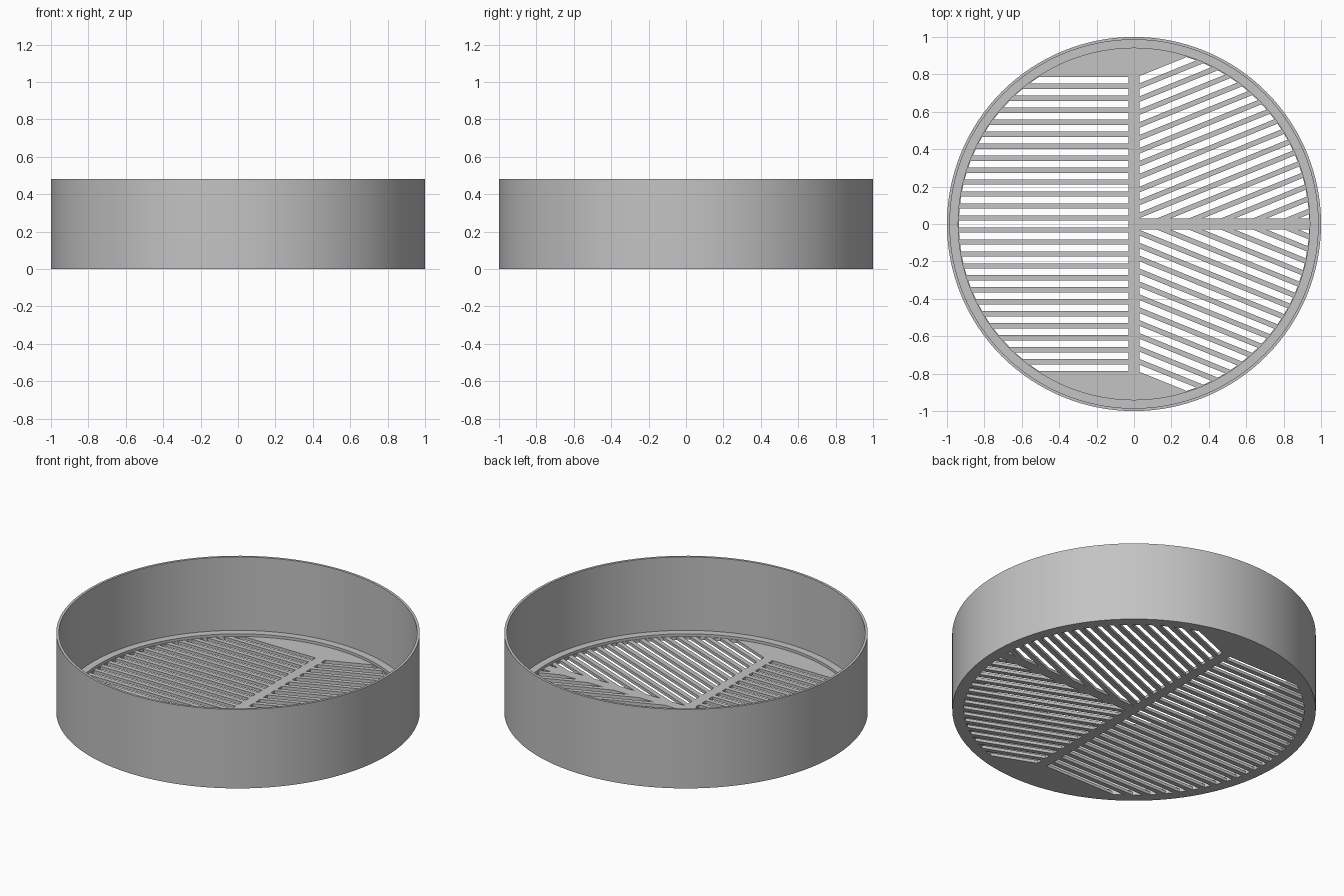
import bpy, bmesh, math
from mathutils import Vector

if "Cube" in bpy.data.objects:
    bpy.data.objects.remove(bpy.data.objects["Cube"])

SEGMENTS = 128
HEIGHT, WALL_R = 0.48, 0.985
SLOT_R, GAP = 0.936, 0.03          # outer limit of slots, half width of ribs
PITCH, SLOT_W = 0.064, 0.036
PLATE_Z, LEDGE_Z = 0.018, 0.034

grey = bpy.data.materials.new("grey_plastic")
grey.diffuse_color = (0.55, 0.55, 0.55, 1)
grey.use_nodes = True
grey.node_tree.nodes["Principled BSDF"].inputs["Base Color"].default_value = grey.diffuse_color


def make_object(name, bm):
    bmesh.ops.recalc_face_normals(bm, faces=bm.faces)
    mesh = bpy.data.meshes.new(name)
    bm.to_mesh(mesh)
    bm.free()
    mesh.materials.append(grey)
    obj = bpy.data.objects.new(name, mesh)
    bpy.context.collection.objects.link(obj)
    return obj


def clip(poly, normal, limit):
    """Keep the part of a convex polygon where normal . p <= limit."""
    out = []
    for a, b in zip(poly, poly[1:] + poly[:1]):
        da, db = a.dot(normal) - limit, b.dot(normal) - limit
        if da <= 0:
            out.append(a)
        if da * db < 0:
            out.append(a.lerp(b, da / (da - db)))
    return out


# Round tray: floor, ledge and wall turned from one profile
profile = [(0, 0), (1, 0), (1, HEIGHT), (WALL_R, HEIGHT), (WALL_R, LEDGE_Z),
           (0.94, LEDGE_Z), (0.94, PLATE_Z), (0, PLATE_Z)]
bm = bmesh.new()
verts = [bm.verts.new((r, 0, z)) for r, z in profile]
edges = [bm.edges.new(pair) for pair in zip(verts, verts[1:])]
bmesh.ops.spin(bm, geom=verts + edges, cent=(0, 0, 0), axis=(0, 0, 1),
               angle=math.tau, steps=SEGMENTS, use_duplicate=False)
bmesh.ops.remove_doubles(bm, verts=bm.verts, dist=1e-4)
# flat discs instead of triangle fans
poles = [v for v in bm.verts if v.co.xy.length < 1e-4]
bmesh.ops.dissolve_verts(bm, verts=poles)
tray = make_object("sieve_tray", bm)

# Slot fields: sector limits, slot angle, first and last slot number
disc = [Vector((SLOT_R * math.cos(math.tau * i / SEGMENTS),
                SLOT_R * math.sin(math.tau * i / SEGMENTS))) for i in range(SEGMENTS)]
left, right, up, down = (Vector(v) for v in ((-1, 0), (1, 0), (0, 1), (0, -1)))
fields = [([right], 0, -12, 12),
          ([left, down], 22, -5, 11),
          ([left, up], -22, -11, 5)]

bm = bmesh.new()
for limits, angle, first, last in fields:
    sector = disc
    for n in limits:
        sector = clip(sector, n, -GAP)
    a = math.radians(angle)
    across = Vector((-math.sin(a), math.cos(a)))
    for k in range(first, last + 1):
        slot = clip(sector, across, k * PITCH + SLOT_W / 2)
        slot = clip(slot, -across, -k * PITCH + SLOT_W / 2)
        if len(slot) < 3:
            continue
        base = bm.faces.new([bm.verts.new((p.x, p.y, -0.05)) for p in slot])
        top = bmesh.ops.extrude_face_region(bm, geom=[base])["geom"]
        bmesh.ops.translate(bm, vec=(0, 0, 0.15),
                            verts=[v for v in top if isinstance(v, bmesh.types.BMVert)])
cutter = make_object("slot_cutter", bm)
cutter.hide_render = True

# Cut the slots through the floor
mod = tray.modifiers.new("slots", "BOOLEAN")
mod.operation, mod.solver, mod.object = "DIFFERENCE", "EXACT", cutter
bpy.context.view_layer.objects.active = tray
tray.select_set(True)
bpy.ops.object.modifier_apply(modifier=mod.name)
bpy.data.objects.remove(cutter)
bpy.ops.object.shade_smooth_by_angle(angle=math.radians(30))
